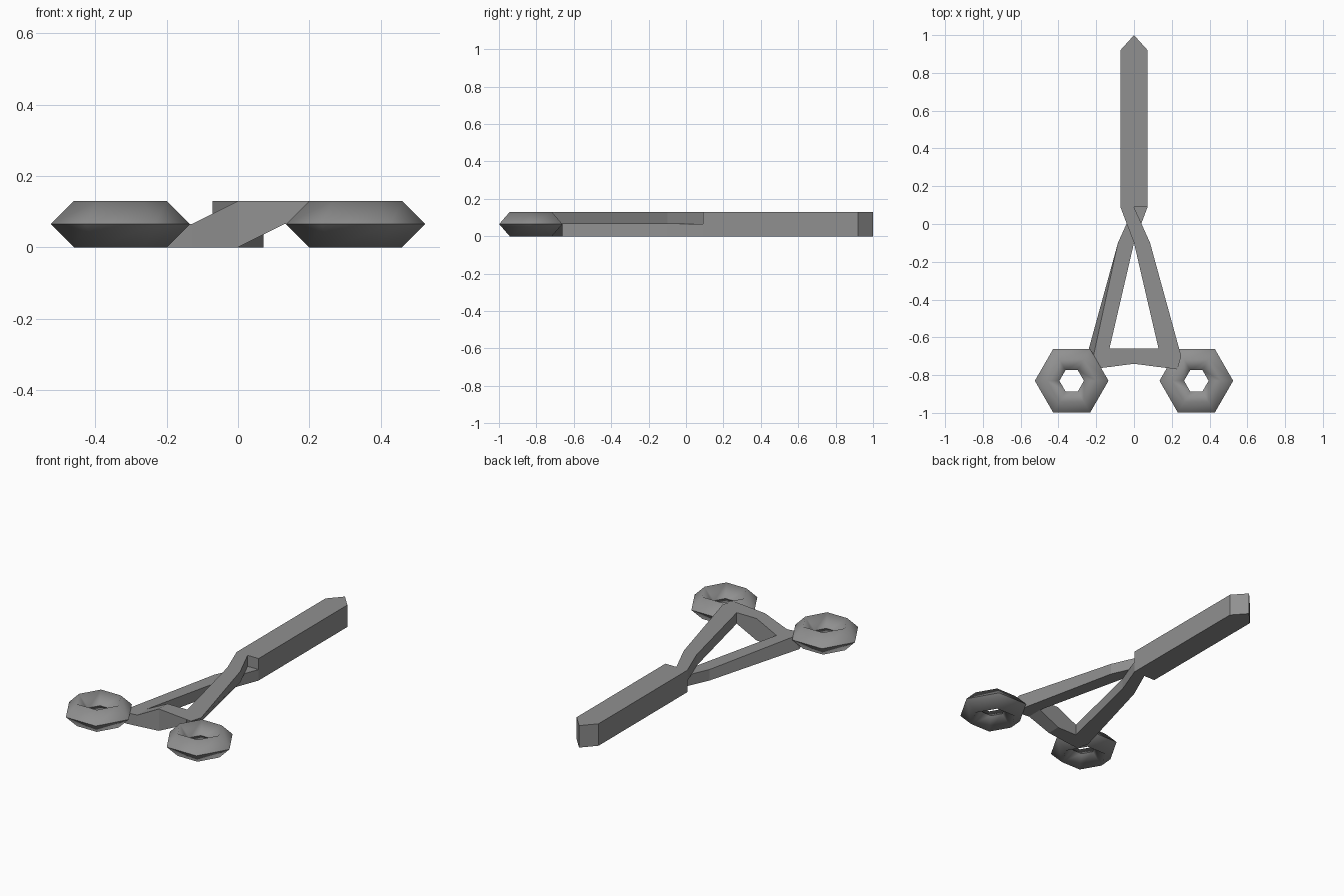
import bpy, bmesh, math
from mathutils import Matrix

if "Cube" in bpy.data.objects:
    bpy.data.objects.remove(bpy.data.objects["Cube"])

T = 0.13          # total thickness
H = T / 2         # thickness of one layer

steel = bpy.data.materials.new("dull grey steel")
steel.diffuse_color = (0.28, 0.28, 0.28, 1)
steel.use_nodes = True
steel.node_tree.nodes["Principled BSDF"].inputs["Base Color"].default_value = steel.diffuse_color


def make(name, verts, faces):
    me = bpy.data.meshes.new(name)
    me.from_pydata(verts, [], faces)
    bm = bmesh.new()
    bm.from_mesh(me)
    bmesh.ops.recalc_face_normals(bm, faces=bm.faces)
    bm.to_mesh(me)
    bm.free()
    me.materials.append(steel)
    ob = bpy.data.objects.new(name, me)
    bpy.context.collection.objects.link(ob)
    return ob


def prism(name, low, z0, z1, high=None):
    """Solid between a lower outline and an upper outline."""
    high = high or low
    n = len(low)
    v = [(x, y, z0) for x, y in low] + [(x, y, z1) for x, y in high]
    f = [list(range(n))[::-1], list(range(n, 2 * n))]
    f += [(i, (i + 1) % n, n + (i + 1) % n, n + i) for i in range(n)]
    return make(name, v, f)


def ring(name, cx, cy, R=0.13, r=H):
    """Six-sided ring with a diamond section, sharp only at its rims."""
    v, f = [], []
    for i in range(6):
        a = i * math.pi / 3
        for j in range(4):
            b = j * math.pi / 2
            d = R + r * math.cos(b)
            v.append((cx + d * math.cos(a), cy + d * math.sin(a), H + r * math.sin(b)))
            k, m = (i + 1) % 6, (j + 1) % 4
            f.append((i * 4 + j, k * 4 + j, k * 4 + m, i * 4 + m))
    ob = make(name, v, f)
    ob.data.polygons.foreach_set("use_smooth", [True] * len(f))
    for e in ob.data.edges:
        a, b = e.vertices
        e.use_edge_sharp = a % 2 == 0 and a % 4 == b % 4
    return ob


# one half: left blade, upper arm crossing to the right, right finger ring
blade = prism("blade", [(-0.072, 0.09), (0, 0.09), (0, 1.0), (-0.072, 0.92)], 0, T)
top = [(-0.072, 0.09), (0, 0.09), (0.085, -0.1), (0.25, -0.7),
       (0.23, -0.77), (0.18, -0.76), (0.13, -0.66), (0, -0.1)]
bottom = list(top)
bottom[3] = (0.215, -0.7)
arm = prism("arm", bottom, H, T, top)
finger_ring = ring("finger_ring", 0.33, -0.83)

# the other half is the same turned half a turn about the long axis
turn = Matrix.Translation((0, 0, H)) @ Matrix.Rotation(math.pi, 4, 'Y') @ Matrix.Translation((0, 0, -H))
for ob in (blade, arm, finger_ring):
    c = ob.copy()
    c.data = ob.data.copy()
    c.data.transform(turn)
    c.name = "other_" + ob.name
    bpy.context.collection.objects.link(c)

# locking bar between the arms, stepping from the lower to the upper layer
sections = [(-0.20, -0.765, 0, H), (-0.13, -0.757, 0, H), (0, -0.74, 0, T),
            (0.13, -0.757, H, T), (0.20, -0.765, H, T)]
v, f = [], []
for x, y, z0, z1 in sections:
    v += [(x, y, z0), (x, -0.66, z0), (x, -0.66, z1), (x, y, z1)]
for s in range(len(sections) - 1):
    for j in range(4):
        k = (j + 1) % 4
        f.append((s * 4 + j, s * 4 + k, s * 4 + 4 + k, s * 4 + 4 + j))
f += [(0, 1, 2, 3), (16, 17, 18, 19)]
make("locking_bar", v, f)
